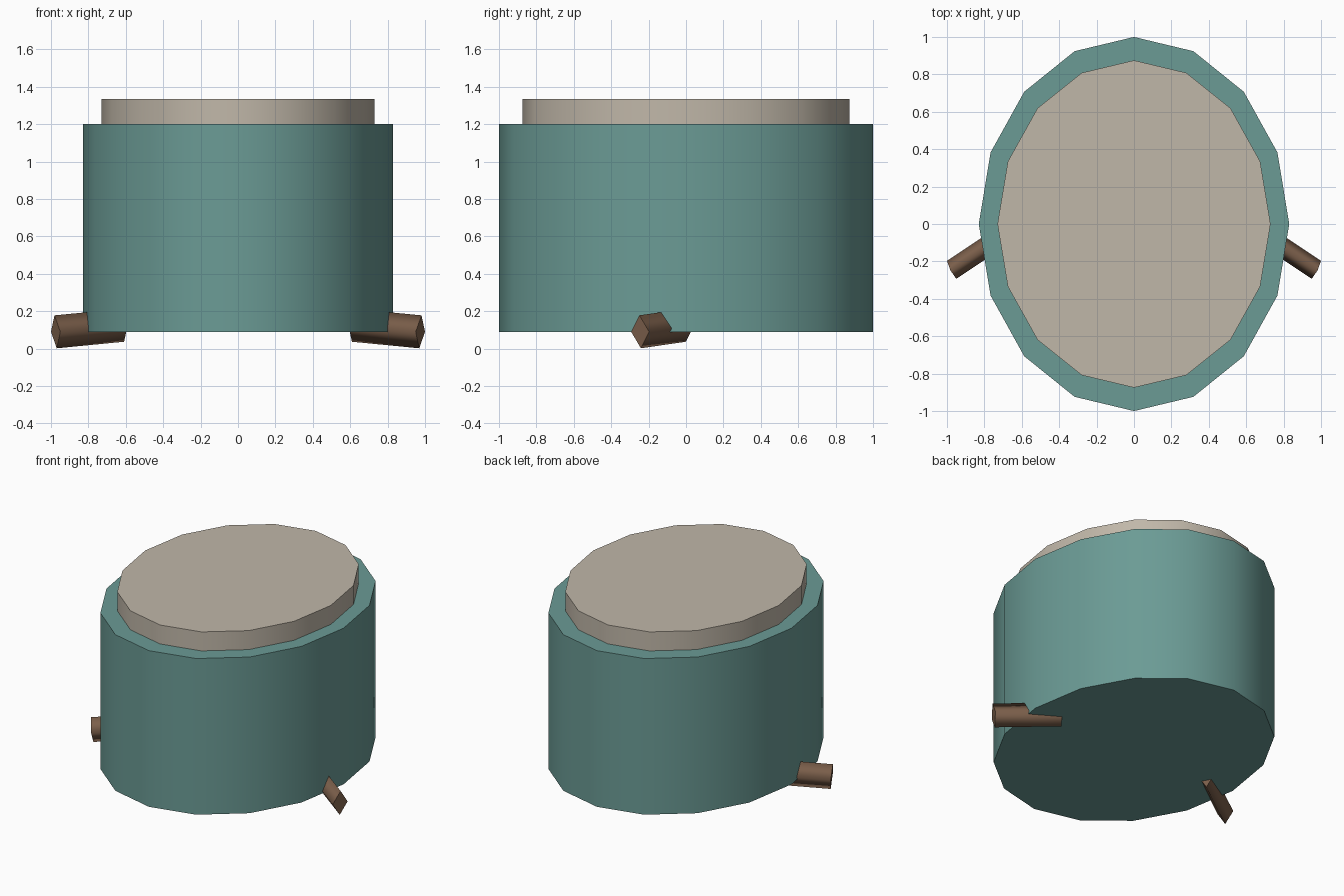
import bpy
import bmesh
from mathutils import Matrix, Vector

cube = bpy.data.objects.get("Cube")
if cube:
    bpy.data.objects.remove(cube, do_unlink=True)


def make_material(name, colour):
    mat = bpy.data.materials.new(name)
    mat.use_nodes = True
    mat.diffuse_color = (*colour, 1)
    bsdf = mat.node_tree.nodes["Principled BSDF"]
    bsdf.inputs["Base Color"].default_value = (*colour, 1)
    return mat


teal = make_material("teal", (0.147, 0.328, 0.301))
stone = make_material("warm_stone", (0.53, 0.475, 0.395))
wood = make_material("brown_wood", (0.2, 0.115, 0.07))


def make_prism(name, sides, across, up, axis, centre, mat):
    """Unit prism mapped onto two cross-section vectors and a length vector."""
    bm = bmesh.new()
    bmesh.ops.create_cone(bm, cap_ends=True, segments=sides,
                          radius1=1, radius2=1, depth=1)
    # Smooth side walls with flat caps
    for face in bm.faces:
        face.smooth = abs(face.normal.z) < 0.5
    for edge in bm.edges:
        edge.smooth = all(f.smooth for f in edge.link_faces)
    frame = Matrix((across, up, axis)).transposed().to_4x4()
    bm.transform(Matrix.Translation(centre) @ frame)
    bmesh.ops.recalc_face_normals(bm, faces=bm.faces)
    mesh = bpy.data.meshes.new(name)
    bm.to_mesh(mesh)
    bm.free()
    mesh.materials.append(mat)
    obj = bpy.data.objects.new(name, mesh)
    bpy.context.collection.objects.link(obj)
    return obj


def make_drum(name, width, length, bottom, top, mat):
    return make_prism(name, 16, (width, 0, 0), (0, length, 0),
                      (0, 0, top - bottom), (0, 0, (top + bottom) / 2), mat)


# Oval body and the smaller lid on top
make_drum("body", 0.83, 1.0, 0.09, 1.2, teal)
make_drum("lid", 0.73, 0.875, 1.2, 1.335, stone)

# Slanted diamond-section pegs, mirrored left and right
for name, side in (("left_peg", 1), ("right_peg", -1)):
    axis = Vector((-0.36 * side, 0.24, 0.035))
    outer_end = Vector((0.975 * side, -0.245, 0.09))
    make_prism(name, 4, (0.025 * side, 0.048, 0),
               (0.006 * side, -0.004, 0.088),
               axis, outer_end + axis / 2, wood)
